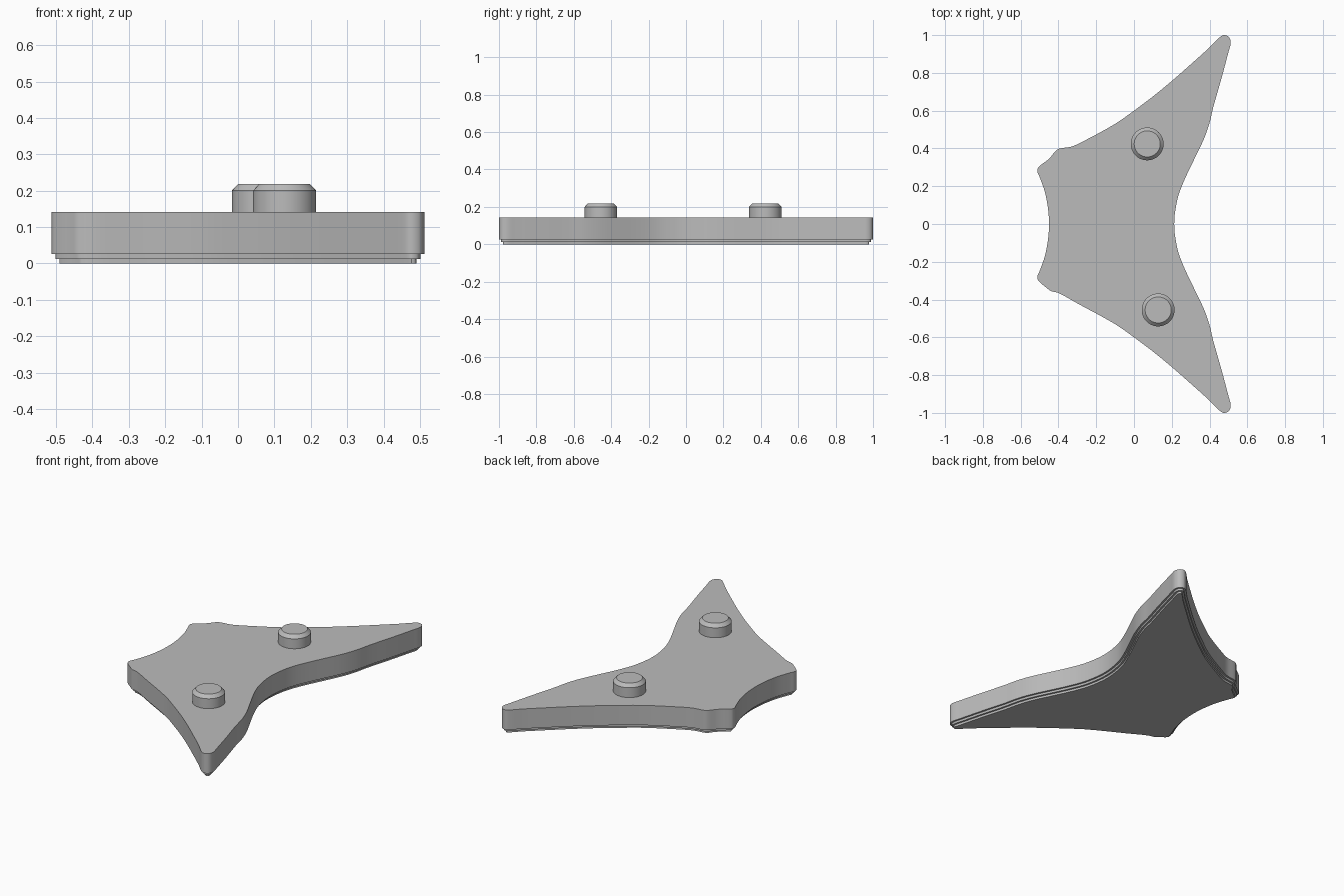
import bpy, bmesh
from math import cos, sin, pi
from mathutils import Vector

cube = bpy.data.objects.get("Cube")
if cube:
    bpy.data.objects.remove(cube)

grey = bpy.data.materials.new("plain grey")
grey.use_nodes = True
grey.diffuse_color = (0.5, 0.5, 0.5, 1)
grey.node_tree.nodes["Principled BSDF"].inputs["Base Color"].default_value = (0.5, 0.5, 0.5, 1)


def smooth_loop(points, steps=4):
    """Closed smooth curve through the points."""
    p = [Vector(q) for q in points]
    n, out = len(p), []
    for i in range(n):
        a, b, c, d = p[i - 1], p[i], p[(i + 1) % n], p[(i + 2) % n]
        m0 = (c - a) * (c - b).length / ((c - b).length + (b - a).length)
        m1 = (d - b) * (c - b).length / ((c - b).length + (d - c).length)
        for k in range(steps):
            t = k / steps
            out.append(b * (2*t**3 - 3*t**2 + 1) + m0 * (t**3 - 2*t**2 + t)
                       + c * (3*t**2 - 2*t**3) + m1 * (t**3 - t**2))
    return out


def inset(loop, amount):
    """Move a clockwise loop inward along its normals."""
    out = []
    for i, v in enumerate(loop):
        t = (loop[(i + 1) % len(loop)] - loop[i - 1]).normalized()
        out.append(v + Vector((t.y, -t.x)) * amount)
    return out


def stack(name, layers):
    """Skin a stack of (outline, height) rings and cap both ends."""
    bm = bmesh.new()
    rings = [[bm.verts.new((v.x, v.y, z)) for v in loop] for loop, z in layers]
    for low, high in zip(rings, rings[1:]):
        for i in range(len(low)):
            bm.faces.new((low[i - 1], low[i], high[i], high[i - 1]))
    bm.faces.new(rings[0])
    bm.faces.new(rings[-1])
    bmesh.ops.recalc_face_normals(bm, faces=bm.faces)
    mesh = bpy.data.meshes.new(name)
    bm.to_mesh(mesh)
    bm.free()
    mesh.materials.append(grey)
    obj = bpy.data.objects.new(name, mesh)
    bpy.context.collection.objects.link(obj)
    bpy.ops.object.select_all(action="DESELECT")
    obj.select_set(True)
    bpy.context.view_layer.objects.active = obj
    bpy.ops.object.shade_smooth_by_angle(angle=0.5)
    return obj


# Wing outline: shared leading edge, tip and trailing edge, and two root corners
wing = [(-.1, .53), (0, .6), (.1, .675), (.2, .757), (.3, .845), (.4, .935), (.45, .985),
        (.475, 1), (.502, .99), (.512, .96), (.5, .91), (.46, .76), (.42, .62), (.4, .535),
        (.37, .45), (.32, .345), (.27, .24), (.235, .15), (.217, .06)]
edge = [(-.455, .08), (-.472, .17), (-.5, .25), (-.512, .28), (-.505, .302)]
back_corner = [(-.45, .345), (-.412, .39), (-.39, .4), (-.33, .41), (-.27, .437)]
front_corner = [(-.46, .34), (-.44, .355), (-.4, .365), (-.3, .42)]
back_half = edge + back_corner + wing
front_half = [(x, -y) for x, y in reversed(edge + front_corner + wing)]
outline = smooth_loop([(-.45, 0)] + back_half + [(.213, 0)] + front_half)

# Plate with a two-step lower rim
mid, low = inset(outline, .011), inset(outline, .022)
stack("plate", [(low, 0), (low, .013), (mid, .013), (mid, .026), (outline, .026), (outline, .142)])


# Chamfered round studs
def circle(x, y, r, n=48):
    return [Vector((x + r * cos(2 * pi * i / n), y + r * sin(2 * pi * i / n))) for i in range(n)]


for name, x, y in (("back_stud", .07, .424), ("front_stud", .128, -.455)):
    side = circle(x, y, .087)
    stack(name, [(side, .13), (side, .2), (circle(x, y, .069), .219)])
